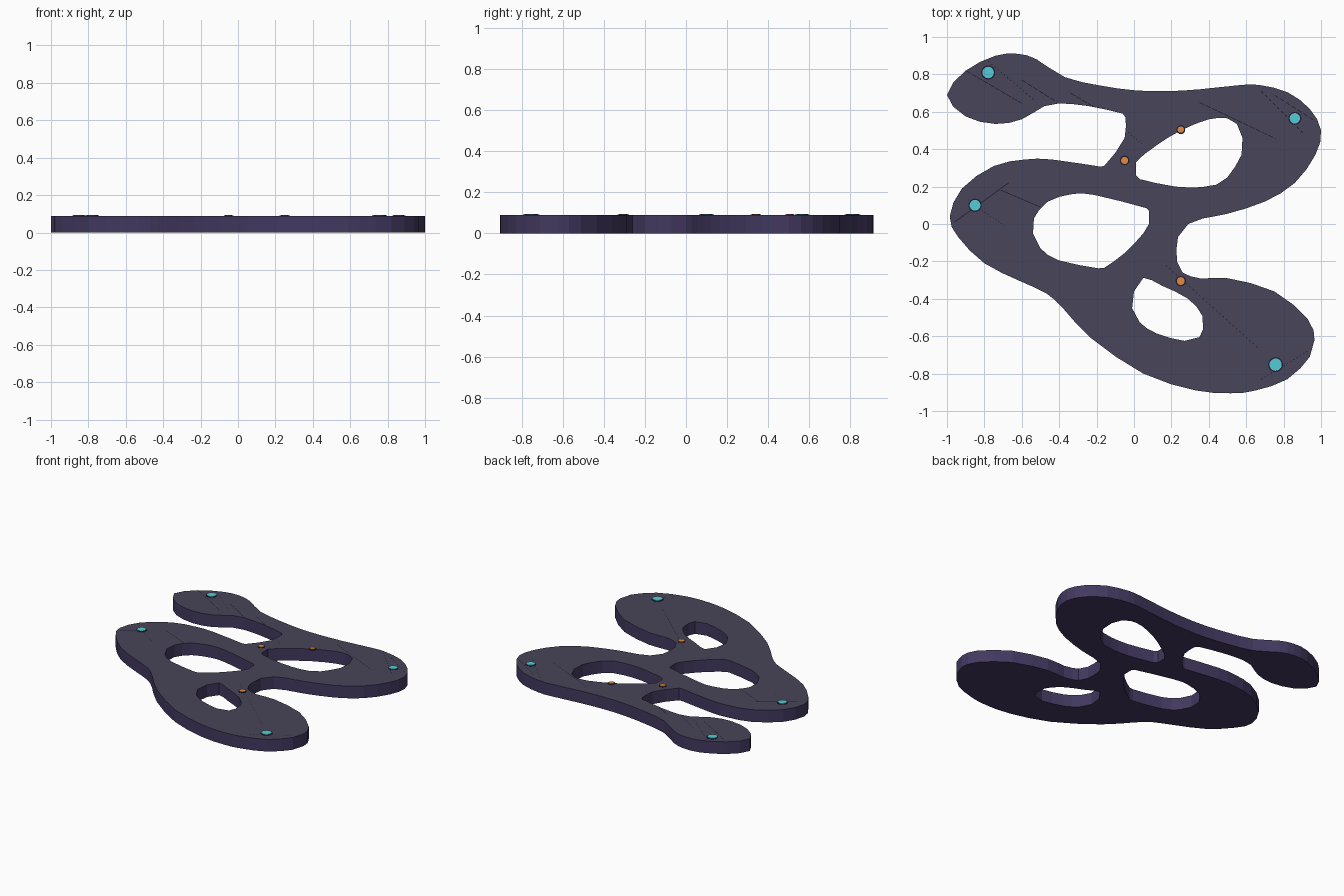
import bpy, bmesh
from mathutils import Vector

if "Cube" in bpy.data.objects:
    bpy.data.objects.remove(bpy.data.objects["Cube"])

TOP = 0.089


def material(name, rgb):
    m = bpy.data.materials.new(name)
    m.diffuse_color = (*rgb, 1)
    m.use_nodes = True
    m.node_tree.nodes["Principled BSDF"].inputs["Base Color"].default_value = m.diffuse_color
    return m


top_mat = material("slate_top", (0.065, 0.06, 0.10))
side_mat = material("purple_side", (0.055, 0.04, 0.115))
dark_mat = material("dark_etch", (0.015, 0.013, 0.03))
cyan_mat = material("cyan", (0.09, 0.6, 0.68))
orange_mat = material("orange", (0.8, 0.26, 0.05))


def rounded(pts):
    """Closed smooth loop: one extra point halfway along each span."""
    out, n = [], len(pts)
    for i in range(n):
        a, b, c, d = (Vector(pts[(i + k) % n]) for k in (-1, 0, 1, 2))
        out.append(b)
        if (c - b).length > 0.1:
            out.append((9 * (b + c) - a - d) / 16)
    return out


# outline of the winding plate, clockwise from the upper left lobe
outline = [(-1, .69), (-.9, .82), (-.74, .9), (-.62, .91), (-.52, .88), (-.37, .785),
           (-.18, .74), (.0, .715), (.17, .71), (.35, .72), (.57, .743), (.67, .743),
           (.82, .705), (.94, .615), (1, .5), (.97, .37), (.86, .22), (.70, .12),
           (.5, .055), (.37, .03), (.29, .0), (.235, -.07), (.23, -.2), (.26, -.26),
           (.36, -.292), (.5, -.29), (.75, -.36), (.93, -.51), (.965, -.62), (.94, -.71),
           (.82, -.83), (.65, -.89), (.52, -.905), (.33, -.89), (.05, -.80), (-.23, -.61),
           (-.38, -.45), (-.47, -.37), (-.61, -.305), (-.8, -.21), (-.94, -.07),
           (-.985, .04), (-.92, .19), (-.75, .31), (-.58, .345), (-.44, .345),
           (-.18, .307), (-.16, .31), (-.1, .38), (-.05, .46), (-.045, .57), (-.06, .59),
           (-.24, .63), (-.4, .645), (-.48, .63), (-.6, .56), (-.74, .535), (-.9, .575)]
holes = [
    [(.01, .33), (.12, .42), (.25, .5), (.4, .56), (.5, .565), (.55, .535), (.58, .46),
     (.575, .37), (.5, .25), (.44, .21), (.36, .197), (.22, .2), (.03, .24), (.01, .26)],
    [(-.33, .16), (-.21, .155), (.065, .085), (.08, .07), (.08, .0), (.05, -.05),
     (-.05, -.155), (-.16, -.235), (-.19, -.237), (-.4, -.195), (-.5, -.13), (-.54, -.05),
     (-.535, .03), (-.46, .12)],
    [(.05, -.288), (.0, -.36), (-.01, -.45), (.03, -.525), (.12, -.585), (.27, -.625),
     (.35, -.605), (.37, -.56), (.365, -.49), (.29, -.4), (.15, -.33)],
]

# plate: filled and extruded profile with three holes
cu = bpy.data.curves.new("plate", 'CURVE')
cu.dimensions = '2D'
cu.fill_mode = 'BOTH'
cu.extrude = TOP / 2
for loop in [outline] + holes:
    pts = rounded(loop)
    sp = cu.splines.new('POLY')
    sp.points.add(len(pts) - 1)
    for p, v in zip(sp.points, pts):
        p.co = (v.x, v.y, 0, 1)
    sp.use_cyclic_u = True
    sp.use_smooth = False
plate = bpy.data.objects.new("plate", cu)
bpy.context.collection.objects.link(plate)
bpy.context.view_layer.objects.active = plate
plate.select_set(True)
bpy.ops.object.convert(target='MESH')
plate = bpy.context.object
plate.data.materials.clear()
plate.data.materials.append(top_mat)
plate.data.materials.append(side_mat)
bm = bmesh.new()
bm.from_mesh(plate.data)
bmesh.ops.remove_doubles(bm, verts=bm.verts, dist=1e-4)
bmesh.ops.translate(bm, verts=bm.verts, vec=(0, 0, TOP / 2))
bmesh.ops.recalc_face_normals(bm, faces=bm.faces)
for f in bm.faces:
    f.smooth = False
    f.material_index = 0 if f.normal.z > .5 else 1
bm.to_mesh(plate.data)
bm.free()


def disc(name, x, y, r, height, mat):
    bpy.ops.mesh.primitive_cylinder_add(vertices=20, radius=r, depth=height,
                                        location=(x, y, TOP + height / 2 - .001))
    ob = bpy.context.object
    ob.name = name
    ob.data.materials.append(mat)


# round markers, each in a dark ring
markers = [(-.78, .81, .031, cyan_mat), (.86, .565, .028, cyan_mat), (-.85, .1, .029, cyan_mat),
           (.757, -.752, .033, cyan_mat), (.25, .505, .017, orange_mat),
           (-.05, .34, .019, orange_mat), (.25, -.305, .021, orange_mat)]
for x, y, r, mat in markers:
    disc("marker_ring", x, y, r + .007, .003, dark_mat)
    disc("marker_dot", x, y, r, .006, mat)

# fine etched lines: start, end, dash length, gap
lines = [(-.96, .01, -.67, .22, 1, 0), (-.71, .18, -.5, .09, 1, 0),
         (.17, -.22, .66, -.66, .01, .014), (-.9, .82, -.6, .645, .03, .006),
         (-.78, .87, -.53, .66, .008, .014), (-.6, .77, -.41, .65, .03, .006),
         (-.34, .7, -.22, .63, .03, .006), (.35, .65, .76, .455, .03, .007),
         (.68, .71, .91, .48, .015, .015), (.75, .69, .97, .55, .025, .012),
         (-.03, .49, .04, .43, .006, .012), (.68, -.83, .93, -.68, .008, .012),
         (-.84, .09, -.69, -.01, .005, .012)]
bm = bmesh.new()
for x0, y0, x1, y1, dash, gap in lines:
    a, b = Vector((x0, y0, TOP + .001)), Vector((x1, y1, TOP + .001))
    d = (b - a).normalized()
    side = Vector((-d.y, d.x, 0)) * .0022
    t, total = 0, (b - a).length
    while t < total:
        p, q = a + d * t, a + d * min(t + dash, total)
        bm.faces.new([bm.verts.new(v) for v in (p - side, q - side, q + side, p + side)])
        t += dash + gap
me = bpy.data.meshes.new("etched_lines")
bm.to_mesh(me)
bm.free()
me.materials.append(dark_mat)
bpy.context.collection.objects.link(bpy.data.objects.new("etched_lines", me))
